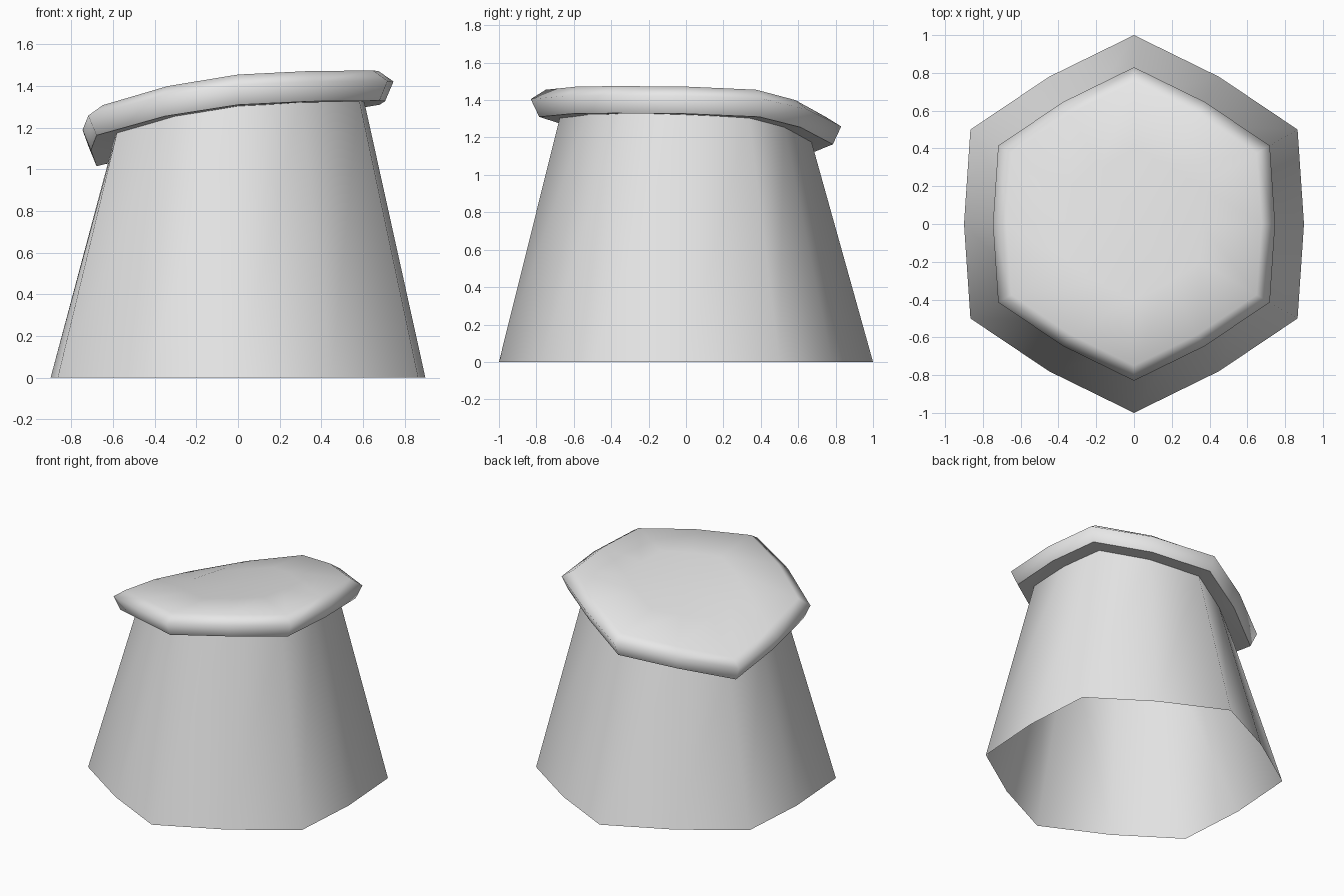
import bpy, bmesh, math

cube = bpy.data.objects.get("Cube")
if cube:
    bpy.data.objects.remove(cube, do_unlink=True)

grey = bpy.data.materials.new("light_grey")
grey.use_nodes = True
grey.diffuse_color = (0.8, 0.8, 0.8, 1)
grey.node_tree.nodes["Principled BSDF"].inputs["Base Color"].default_value = (0.8, 0.8, 0.8, 1)

SIDES = 12
DROP_DIR = math.radians(150)      # the top bends down towards this corner
PROFILE = [(-0.75, 1.475), (-0.58, 1.472), (-0.37, 1.455), (0, 1.4),
           (0.37, 1.31), (0.58, 1.24), (0.75, 1.16)]


def sheet_height(t):
    """Height of the bent top sheet at distance t along the drop direction."""
    t = max(PROFILE[0][0], min(PROFILE[-1][0], t))
    for (a, za), (b, zb) in zip(PROFILE, PROFILE[1:]):
        if t <= b:
            return za + (zb - za) * (t - a) / (b - a)


def ring(bm, radius, offset=None, reach=1.0):
    """Hexagon with bulged edge midpoints; flat on the ground or on the sheet."""
    verts = []
    for i in range(SIDES):
        angle = math.tau * i / SIDES
        r = radius * (1.0 if i % 2 else 0.9)
        t = r * reach * math.cos(angle - DROP_DIR)
        z = 0 if offset is None else sheet_height(t) + offset
        verts.append(bm.verts.new((r * math.cos(angle), r * math.sin(angle), z)))
    return verts


def bridge(bm, lower, upper):
    for i in range(SIDES):
        j = (i + 1) % SIDES
        bm.faces.new((lower[i], lower[j], upper[j], upper[i]))


def finish(bm, name):
    mesh = bpy.data.meshes.new(name)
    for face in bm.faces:
        face.smooth = True
    bm.to_mesh(mesh)
    bm.free()
    mesh.materials.append(grey)
    bpy.context.collection.objects.link(bpy.data.objects.new(name, mesh))


# Tapered hollow body, open at the bottom
bm = bmesh.new()
bridge(bm, ring(bm, 1.0), ring(bm, 0.67, -0.13, 1.1))
finish(bm, "body")

# Bent lid with rounded rim and flat underside
bm = bmesh.new()
rings = [ring(bm, 0.6, -0.145), ring(bm, 0.785, -0.145, 0.955),
         ring(bm, 0.83, -0.05, 0.9), ring(bm, 0.75, 0), ring(bm, 0.4, 0)]
for low, high in zip(rings, rings[1:]):
    bridge(bm, low, high)
centre = bm.verts.new((0, 0, sheet_height(0)))
inner = rings[-1]
for i in range(SIDES):
    bm.faces.new((inner[i], inner[(i + 1) % SIDES], centre))
    # crisp lower edge of the rim
    bm.edges.get((rings[1][i], rings[1][(i + 1) % SIDES])).smooth = False
bm.faces.new(list(reversed(rings[0])))
finish(bm, "lid")
